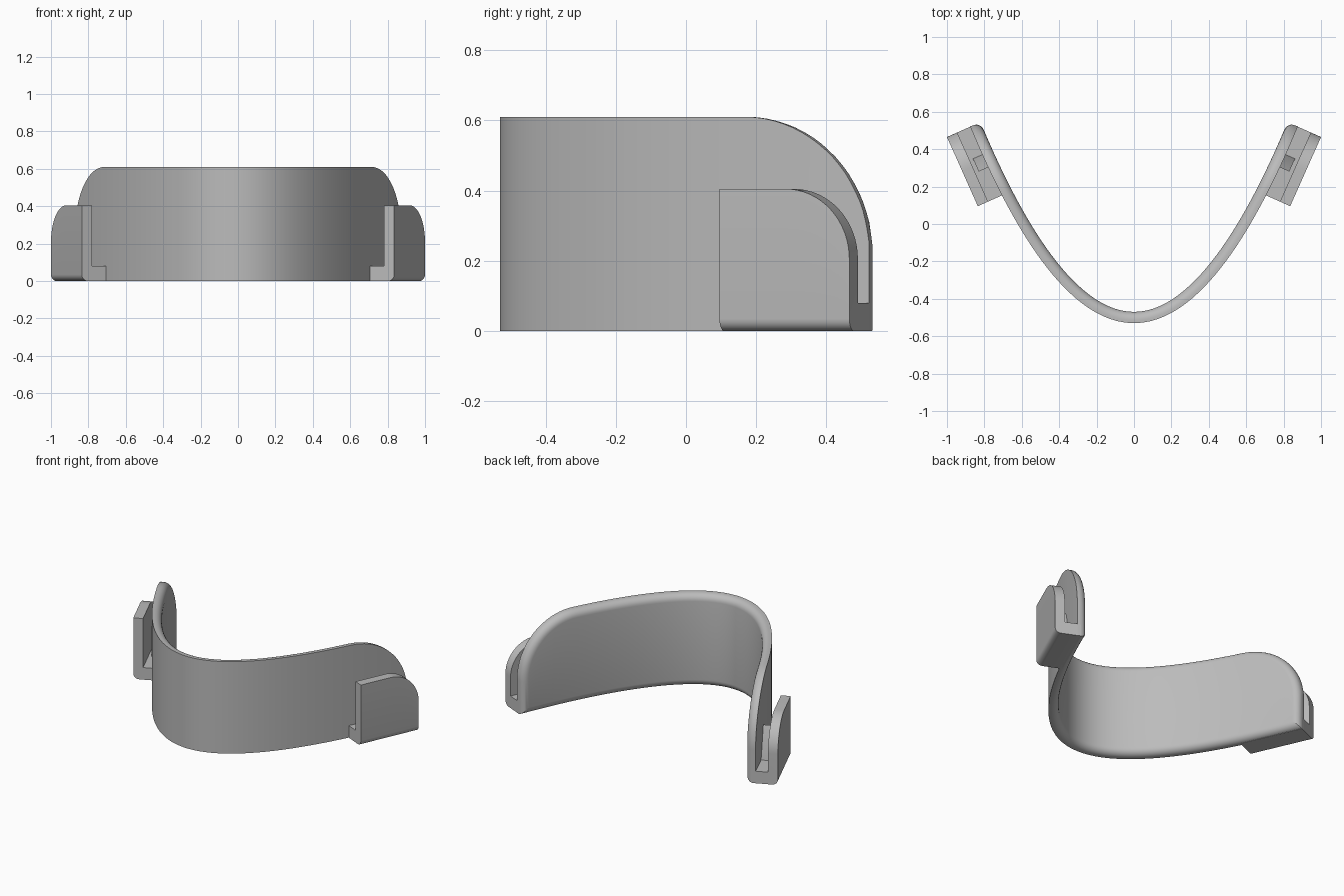
import bpy, bmesh, math

cube = bpy.data.objects.get("Cube")
if cube:
    bpy.data.objects.remove(cube, do_unlink=True)

grey = bpy.data.materials.new("plain_grey")
grey.use_nodes = True
colour = (0.5, 0.5, 0.5, 1)
grey.diffuse_color = colour
grey.node_tree.nodes["Principled BSDF"].inputs["Base Color"].default_value = colour


def finish(name, bm):
    bmesh.ops.recalc_face_normals(bm, faces=bm.faces)
    mesh = bpy.data.meshes.new(name)
    bm.to_mesh(mesh)
    bm.free()
    mesh.materials.append(grey)
    obj = bpy.data.objects.new(name, mesh)
    bpy.context.collection.objects.link(obj)
    bpy.ops.object.select_all(action='DESELECT')
    obj.select_set(True)
    bpy.context.view_layer.objects.active = obj
    bpy.ops.object.shade_smooth_by_angle(angle=math.radians(25))


def loft(bm, rings):
    for a, b in zip(rings, rings[1:]):
        for i in range(len(a)):
            j = (i + 1) % len(a)
            bm.faces.new((a[i], a[j], b[j], b[i]))


# Parabolic plan of the band, measured by arc length from the middle
BEND, FRONT, END_X = 1.37, -0.53, 0.876
STEPS = 1500
table = [0.0]
for i in range(STEPS):
    x = (i + 0.5) * END_X / STEPS
    table.append(table[-1] + math.hypot(1, 2 * BEND * x) * END_X / STEPS)
HALF = table[-1]


def on_band(s, t, z):
    """Point at arc length s, depth t behind the outer face, height z."""
    d = min(abs(s), HALF)
    k = next((i for i, v in enumerate(table) if v >= d), STEPS)
    x = math.copysign(k * END_X / STEPS, s)
    slope = 2 * BEND * x
    n = math.hypot(1, slope)
    return (x - slope / n * t, FRONT + BEND * x * x + t / n, z)


# Band: stacked outlines, shrinking through the rounded inner edge
HEIGHT, THICK, CORNER, FILLET = 0.61, 0.06, 0.39, 0.045


def band_outline(inset):
    flat = HALF - CORNER
    r = CORNER - inset
    half = [(flat * i / 24, HEIGHT - inset) for i in range(25)]
    for i in range(1, 21):
        a = math.pi / 2 * i / 20
        half.append((flat + r * math.sin(a), HEIGHT - CORNER + r * math.cos(a)))
    return [(-s, z) for s, z in half[:0:-1]] + half


layers = [(0, 0)]
for i in range(7):
    a = math.pi / 2 * i / 6
    layers.append((FILLET * (1 - math.cos(a)), THICK - FILLET + FILLET * math.sin(a)))

bm = bmesh.new()
rings = []
for inset, depth in layers:
    top = band_outline(inset)
    pts = top + [(s, inset) for s, z in reversed(top)]
    rings.append([bm.verts.new(on_band(s, depth, z)) for s, z in pts])
loft(bm, rings)
for ring in (rings[0], rings[-1]):
    n = len(ring)
    for i in range(n // 2 - 1):
        bm.faces.new((ring[i], ring[i + 1], ring[n - 2 - i], ring[n - 1 - i]))
finish("curved_band", bm)

# Clips: local axes run along the clip (a) and inwards to the band (p)
LENGTH, PLATE, ROOT, FLOOR, TOP, ROUND, EDGE = 0.405, 0.06, 0.16, 0.08, 0.405, 0.2, 0.035


def clip_point(side, a, p, z):
    return (side * (1 - 0.407 * a - 0.913 * p), 0.465 - 0.913 * a + 0.407 * p, z)


stations = []
for i in range(17):
    t = math.pi / 2 * i / 16
    stations.append((ROUND * (1 - math.cos(t)), TOP - ROUND + ROUND * math.sin(t)))
stations.append((LENGTH, TOP))
lower_edge = []
for i in range(7):
    t = math.pi / 2 * i / 6
    lower_edge.append((EDGE * (1 - math.cos(t)), EDGE * (1 - math.sin(t))))

for side, label in ((1, "left"), (-1, "right")):
    # Outer plate and slot floor
    bm = bmesh.new()
    rings = []
    for a, h in stations:
        section = lower_edge + [(ROOT, 0), (ROOT, FLOOR), (PLATE, FLOOR), (PLATE, h), (0, h)]
        rings.append([bm.verts.new(clip_point(side, a, p, z)) for p, z in section])
    loft(bm, rings)
    bm.faces.new(rings[0])
    bm.faces.new(rings[-1])
    finish(label + "_clip", bm)

    # Ramp inside the slot
    bm = bmesh.new()
    ramp = [(0.163, FLOOR), (0.238, 0.28), (0.238, 0.06), (0.163, 0.06)]
    rings = [[bm.verts.new(clip_point(side, a, p, z)) for a, z in ramp] for p in (0.08, 0.155)]
    loft(bm, rings)
    for ring in rings:
        bm.faces.new(ring)
    finish(label + "_slot_ramp", bm)
